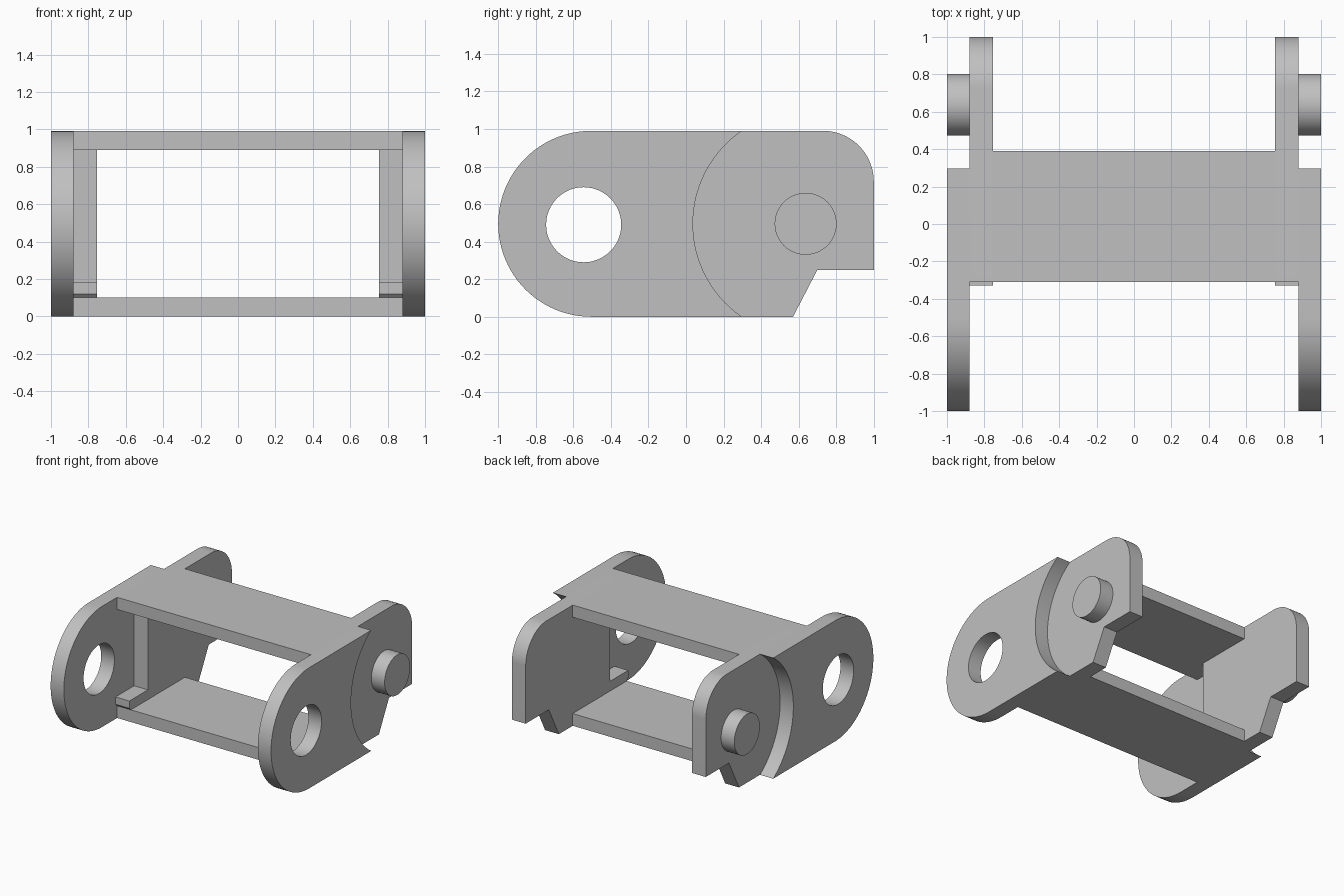
import bpy
import bmesh
from math import cos, sin, radians, sqrt, atan2, degrees

if "Cube" in bpy.data.objects:
    bpy.data.objects.remove(bpy.data.objects["Cube"], do_unlink=True)

grey = bpy.data.materials.new("light_grey")
grey.use_nodes = True
GREY = (0.53, 0.53, 0.53, 1)
grey.diffuse_color = GREY
grey.node_tree.nodes["Principled BSDF"].inputs["Base Color"].default_value = GREY

TOP = 0.99         # overall height
MID = TOP / 2
OUT, STEP, IN = 1.0, 0.88, 0.755   # side plate planes along x
WALL = 0.1         # bridge thickness
FRONT, BACK = -0.31, 0.39          # bridge depth
PIN_Y = 0.637


def arc(cy, cz, r, start, end, n=32):
    """Points of a circular arc in the side plane, angles in degrees."""
    angles = [radians(start + (end - start) * i / n) for i in range(n + 1)]
    return [(cy + r * cos(a), cz + r * sin(a)) for a in angles]


def plate(name, loops, x0, x1):
    """Fill closed side outlines (with holes) and extrude them from x0 to x1."""
    bm = bmesh.new()
    for loop in loops:
        verts = [bm.verts.new((x0, y, z)) for y, z in loop]
        for a, b in zip(verts, verts[1:] + verts[:1]):
            bm.edges.new((a, b))
    bmesh.ops.triangle_fill(bm, edges=bm.edges[:], use_beauty=True)
    new = bmesh.ops.extrude_face_region(bm, geom=bm.faces[:], use_keep_orig=True)["geom"]
    moved = [v for v in new if isinstance(v, bmesh.types.BMVert)]
    bmesh.ops.translate(bm, verts=moved, vec=(x1 - x0, 0, 0))
    bmesh.ops.recalc_face_normals(bm, faces=bm.faces[:])
    mesh = bpy.data.meshes.new(name)
    bm.to_mesh(mesh)
    bm.free()
    mesh.materials.append(grey)
    obj = bpy.data.objects.new(name, mesh)
    bpy.context.collection.objects.link(obj)
    bpy.ops.object.select_all(action="DESELECT")
    obj.select_set(True)
    bpy.context.view_layer.objects.active = obj
    bpy.ops.object.shade_smooth_by_angle(angle=radians(30))


# Outer plate: round nose, concave rear edge concentric with the pin
relief = 0.6
half = degrees(atan2(MID, sqrt(relief ** 2 - MID ** 2)))
outer = (arc(MID - 1, MID, MID, 90, 270, 48)
         + arc(PIN_Y, MID, relief, 180 + half, 180 - half, 40))
hole = arc(-0.545, MID - 0.005, 0.2, 0, 360, 48)[:-1]

# Inner plate: rounded rear corner, stepped rear notch, small front ledge
inner = [(FRONT, 0), (0.57, 0), (0.7, 0.25), (1, 0.25)]
inner += arc(0.73, TOP - 0.27, 0.27, 0, 90, 24)
inner += [(FRONT, TOP), (FRONT, TOP - WALL), (-0.09, TOP - WALL), (-0.09, 0.18),
          (-0.33, 0.18), (-0.33, 0.12), (FRONT, WALL)]

pin = arc(PIN_Y, MID, 0.165, 0, 360, 48)[:-1]

for side, s in (("left", 1), ("right", -1)):
    plate(side + "_outer_plate", [outer, hole], s * STEP, s * OUT)
    plate(side + "_inner_plate", [inner], s * IN, s * STEP)
    plate(side + "_pin", [pin], s * STEP, s * OUT)

# Bridges joining the two sides
for name, z in (("bottom_bridge", 0), ("top_bridge", TOP - WALL)):
    rect = [(FRONT, z), (BACK, z), (BACK, z + WALL), (FRONT, z + WALL)]
    plate(name, [rect], -IN, IN)
